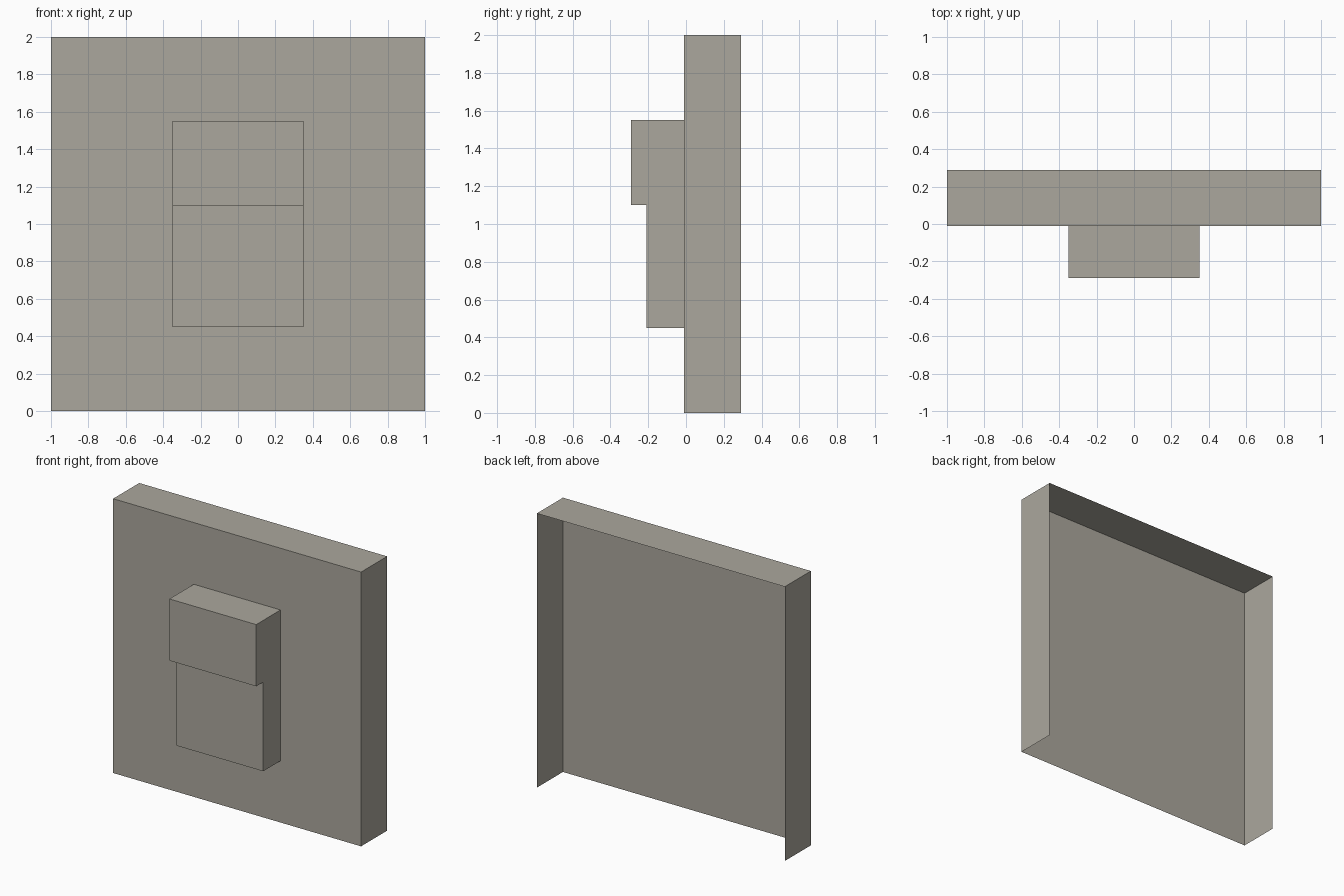
import bpy
import bmesh

# Remove the default cube
cube = bpy.data.objects.get("Cube")
if cube:
    bpy.data.objects.remove(cube, do_unlink=True)

# Single warm grey material
COLOUR = (0.41, 0.39, 0.34, 1.0)
grey = bpy.data.materials.new("warm_grey")
grey.use_nodes = True
grey.diffuse_color = COLOUR
grey.node_tree.nodes["Principled BSDF"].inputs["Base Color"].default_value = COLOUR


def finish(name, bm):
    """Turn a bmesh into a named, flat shaded object."""
    mesh = bpy.data.meshes.new(name)
    bm.to_mesh(mesh)
    bm.free()
    mesh.materials.append(grey)
    obj = bpy.data.objects.new(name, mesh)
    bpy.context.collection.objects.link(obj)
    return obj


def box(low, high):
    """Box between two corners."""
    bm = bmesh.new()
    bmesh.ops.create_cube(bm, size=1)
    for v in bm.verts:
        v.co = [h if c > 0 else l for c, l, h in zip(v.co, low, high)]
    return bm


FACE_Y = -0.01

# Wall panel: thin shell, open at the back and underneath
bm = box((-1, FACE_Y, 0), (1, 0.29, 2))
bm.normal_update()
open_sides = [f for f in bm.faces if f.normal.y > 0.5 or f.normal.z < -0.5]
bmesh.ops.delete(bm, geom=open_sides, context="FACES")
finish("wall_panel", bm)

# Stepped block on the front: one side profile (y, z) extruded across x
profile = [(FACE_Y, 0.45), (-0.21, 0.45), (-0.21, 1.1),
           (-0.29, 1.1), (-0.29, 1.55), (FACE_Y, 1.55)]
bm = bmesh.new()
side = bm.faces.new([bm.verts.new((-0.35, y, z)) for y, z in profile])
extruded = bmesh.ops.extrude_face_region(bm, geom=[side], use_keep_orig=True)
moved = [g for g in extruded["geom"] if isinstance(g, bmesh.types.BMVert)]
bmesh.ops.translate(bm, verts=moved, vec=(0.7, 0, 0))
bmesh.ops.recalc_face_normals(bm, faces=bm.faces)

# The block sits on the panel, so its hidden back face is left out
bm.normal_update()
back = [f for f in bm.faces if f.normal.y > 0.5]
bmesh.ops.delete(bm, geom=back, context="FACES")
finish("stepped_block", bm)
